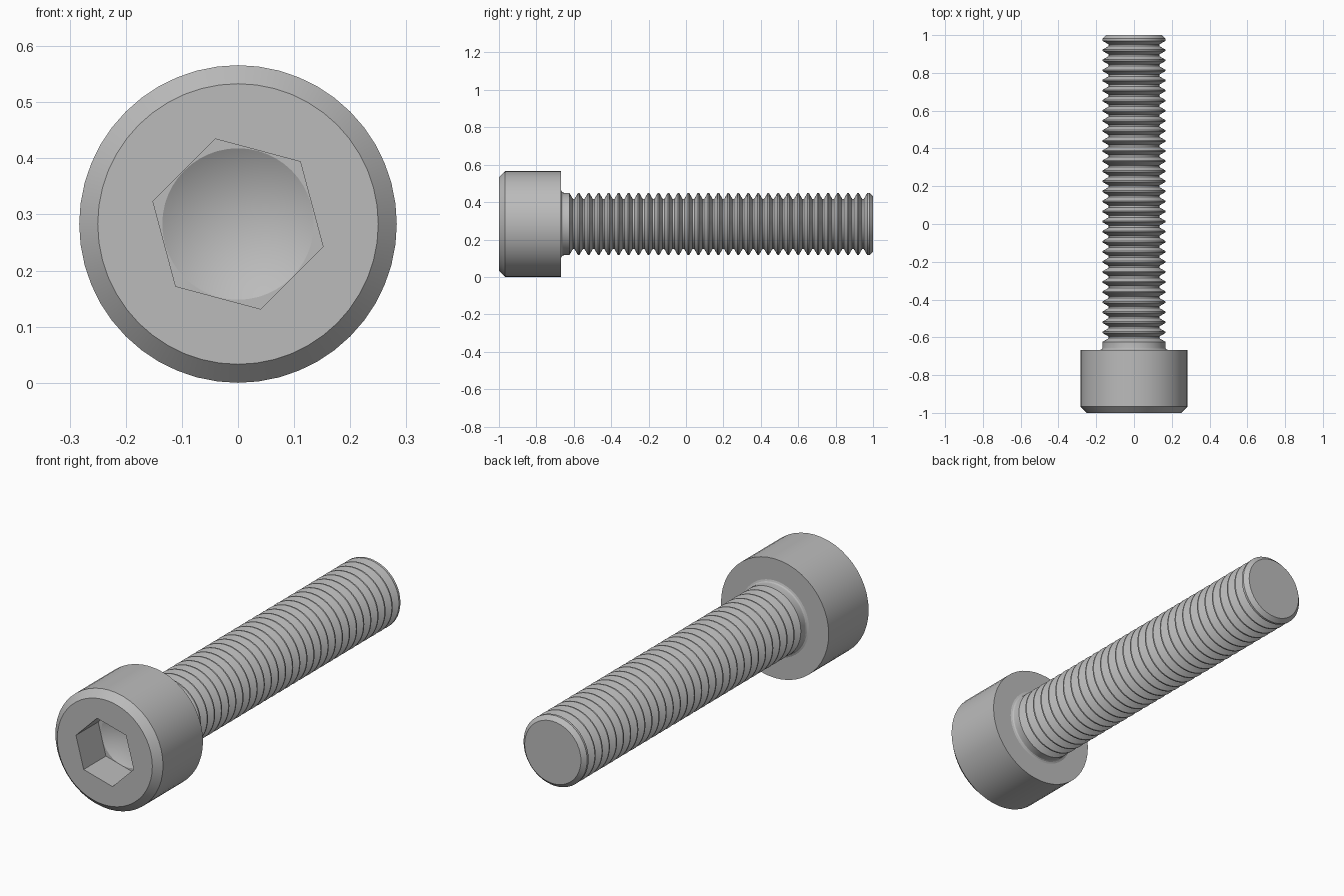
import bpy, bmesh, math

if "Cube" in bpy.data.objects:
    bpy.data.objects.remove(bpy.data.objects["Cube"])

SIDES = 48
AXIS_Z = 0.283
HEAD_R, SHANK_R, ROOT_R = 0.283, 0.167, 0.134
HEAD_BACK = -0.667
PITCH = 0.8 / 15

steel = bpy.data.materials.new("grey steel")
steel.use_nodes = True
grey = (0.5, 0.5, 0.5, 1)
steel.diffuse_color = grey
steel.node_tree.nodes["Principled BSDF"].inputs["Base Color"].default_value = grey


def ring(bm, radius, y, sides=SIDES, turn=0.0):
    """Closed loop of vertices around the bolt axis."""
    verts = []
    for i in range(sides):
        a = turn + math.tau * i / sides
        verts.append(bm.verts.new((radius * math.cos(a), y, AXIS_Z + radius * math.sin(a))))
    return verts


def bridge(bm, a, b):
    """Band of quads between two equal loops."""
    n = len(a)
    for i in range(n):
        j = (i + 1) % n
        bm.faces.new((a[i], a[j], b[j], b[i]))


def lathe(bm, profile):
    """Revolve (radius, y) points, returning the rings."""
    rings = [ring(bm, r, y) for r, y in profile]
    for a, b in zip(rings, rings[1:]):
        bridge(bm, a, b)
    return rings


def fill_between(bm, outer, inner):
    """Flat face with a hole, between loops with different side counts."""
    edges = []
    for loop in (outer, inner):
        for i, v in enumerate(loop):
            pair = (v, loop[(i + 1) % len(loop)])
            edges.append(bm.edges.get(pair) or bm.edges.new(pair))
    bmesh.ops.triangle_fill(bm, edges=edges, use_beauty=True, use_dissolve=False)


def finish(bm, name):
    bmesh.ops.recalc_face_normals(bm, faces=bm.faces)
    mesh = bpy.data.meshes.new(name)
    bm.to_mesh(mesh)
    bm.free()
    mesh.materials.append(steel)
    obj = bpy.data.objects.new(name, mesh)
    bpy.context.collection.objects.link(obj)
    bpy.ops.object.select_all(action='DESELECT')
    obj.select_set(True)
    bpy.context.view_layer.objects.active = obj
    bpy.ops.object.shade_smooth_by_angle(angle=math.radians(25))


# Head: chamfered cylinder with a hexagonal socket and drilled cone floor
bm = bmesh.new()
rings = lathe(bm, [(0.25, -1), (HEAD_R, -0.967), (HEAD_R, HEAD_BACK), (0.18, HEAD_BACK)])
turn = math.radians(45)
mouth = ring(bm, 0.157, -1, 6, turn)
floor = ring(bm, 0.157, -0.833, 6, turn)
drill = ring(bm, 0.135, -0.833)
fill_between(bm, rings[0], mouth)
bridge(bm, mouth, floor)
fill_between(bm, floor, drill)
tip = bm.verts.new((0, -0.755, AXIS_Z))
for i in range(SIDES):
    bm.faces.new((drill[i], drill[(i + 1) % SIDES], tip))
finish(bm, "socket_head")

# Shank: small fillet under the head, ring threads, chamfered end
bm = bmesh.new()
profile = [(0.18, HEAD_BACK), (0.172, -0.664), (0.168, -0.659), (SHANK_R, -0.652)]
crest, root = PITCH / 16, PITCH / 12
first_crest = 0.973 - 30 * PITCH
for i in range(30):
    y = first_crest + i * PITCH
    mid = y + PITCH / 2
    profile += [(SHANK_R, y - crest), (SHANK_R, y + crest),
                (ROOT_R, mid - root), (ROOT_R, mid + root)]
profile += [(SHANK_R, 0.973 - crest), (SHANK_R, 0.981), (0.148, 1)]
rings = lathe(bm, profile)
bm.faces.new(rings[-1])
finish(bm, "threaded_shank")
